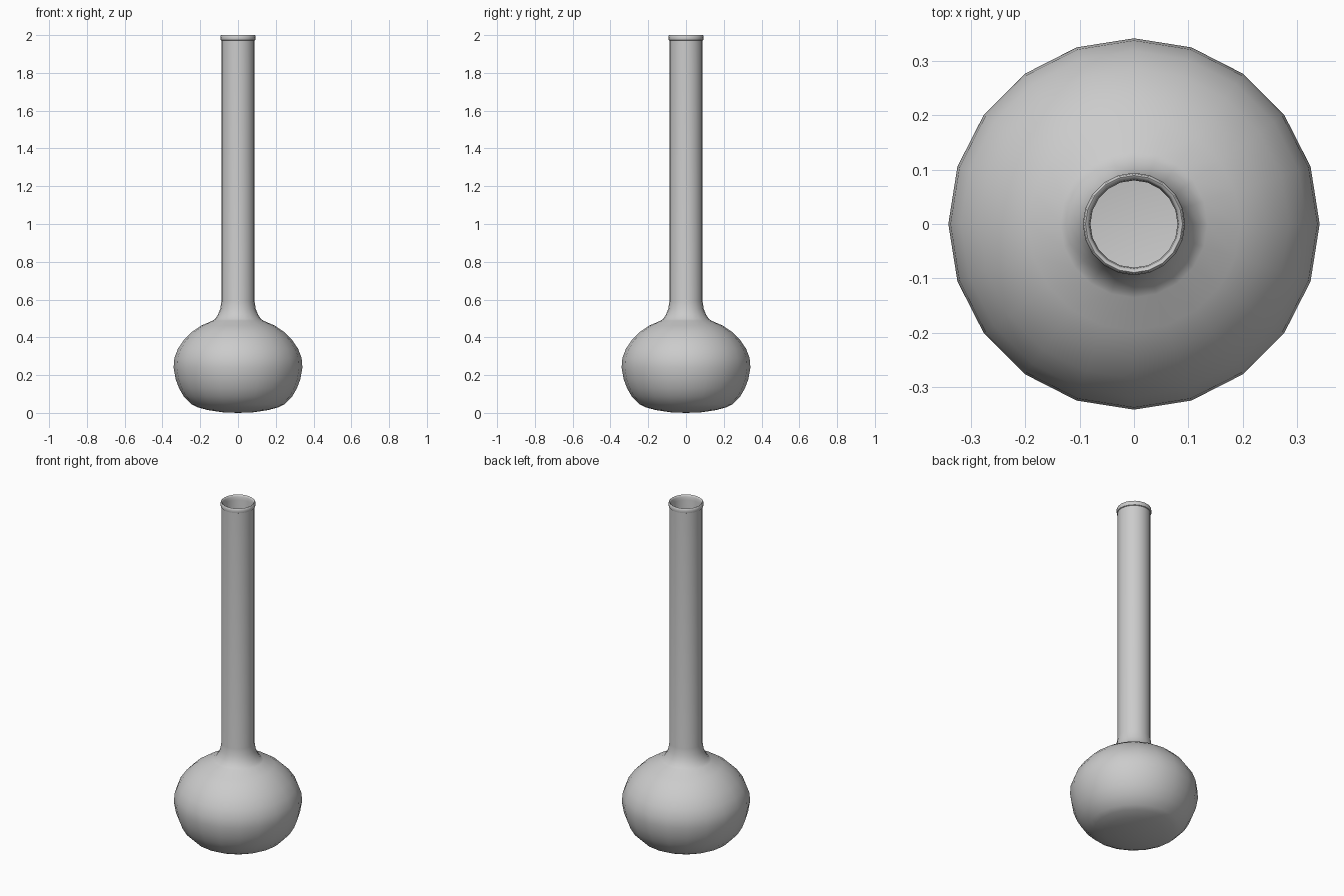
import bpy, bmesh, math

if "Cube" in bpy.data.objects:
    bpy.data.objects.remove(bpy.data.objects["Cube"])

SIDES = 20
WALL = 0.008

# Outer profile (radius, height) from the base centre to the lip
bulb = [(0.08, 0.003), (0.16, 0.015), (0.215, 0.03), (0.245, 0.045),
        (0.287, 0.087), (0.312, 0.13), (0.33, 0.178), (0.341, 0.24),
        (0.337, 0.29), (0.318, 0.34), (0.285, 0.388), (0.242, 0.43),
        (0.195, 0.462), (0.135, 0.488)]
neck = [(0.121, 0.498), (0.105, 0.523), (0.094, 0.55), (0.088, 0.59), (0.088, 1.972)]
lip = [(0.092, 1.974), (0.094, 1.985), (0.092, 1.997), (0.089, 2.0),
       (0.085, 1.998), (0.082, 1.99)]

# Inner wall follows the outer profile at a small offset
inner = [(r - WALL, z) for r, z in reversed(neck)]
inner += [(r - WALL, z + WALL * (1 if z < 0.24 else -1)) for r, z in reversed(bulb)]
profile = bulb + neck + lip + inner

# Lathe the profile into a closed thin-walled flask
bm = bmesh.new()
rings = []
for r, z in profile:
    rings.append([bm.verts.new((r * math.cos(2 * math.pi * i / SIDES),
                                r * math.sin(2 * math.pi * i / SIDES), z))
                  for i in range(SIDES)])
for a, b in zip(rings, rings[1:]):
    for i in range(SIDES):
        j = (i + 1) % SIDES
        bm.faces.new((a[i], a[j], b[j], b[i]))

# Base and inner floor caps
for ring, z in ((rings[0], 0.0), (rings[-1], WALL)):
    centre = bm.verts.new((0, 0, z))
    for i in range(SIDES):
        bm.faces.new((centre, ring[i], ring[(i + 1) % SIDES]))
bmesh.ops.recalc_face_normals(bm, faces=bm.faces[:])

mesh = bpy.data.meshes.new("flask")
bm.to_mesh(mesh)
bm.free()
flask = bpy.data.objects.new("flask", mesh)
bpy.context.collection.objects.link(flask)

# Smooth shading with crisp lip edges
bpy.context.view_layer.objects.active = flask
flask.select_set(True)
bpy.ops.object.shade_smooth_by_angle(angle=math.radians(50))
